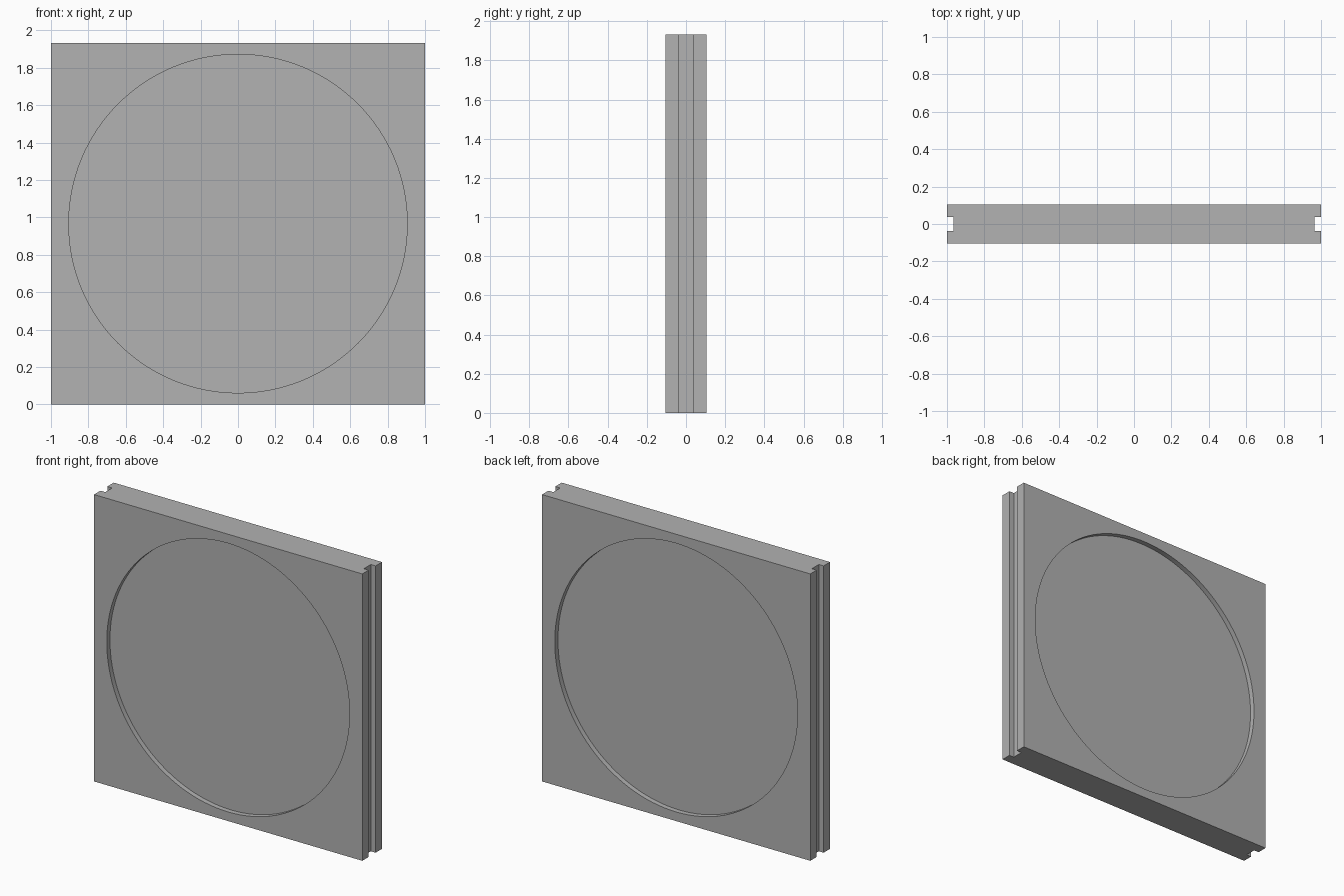
import bpy
import bmesh
import math

HALF_WIDTH, HALF_DEPTH, HEIGHT = 1.0, 0.105, 1.933
GROOVE_HALF, GROOVE_DEPTH = 0.037, 0.036
RECESS_RADIUS, RECESS_DEPTH = 0.905, 0.034

if "Cube" in bpy.data.objects:
    bpy.data.objects.remove(bpy.data.objects["Cube"], do_unlink=True)

# Plain grey material
grey = bpy.data.materials.new("mid_grey")
grey.use_nodes = True
colour = (0.445, 0.445, 0.445, 1)
grey.diffuse_color = colour
grey.node_tree.nodes["Principled BSDF"].inputs["Base Color"].default_value = colour

# Panel: slab profile with a groove in each side edge, extruded upwards
inner = HALF_WIDTH - GROOVE_DEPTH
right_edge = [(HALF_WIDTH, -HALF_DEPTH), (HALF_WIDTH, -GROOVE_HALF), (inner, -GROOVE_HALF),
              (inner, GROOVE_HALF), (HALF_WIDTH, GROOVE_HALF), (HALF_WIDTH, HALF_DEPTH)]
profile = right_edge + [(-x, -y) for x, y in right_edge]
bm = bmesh.new()
base = bm.faces.new([bm.verts.new((x, y, 0)) for x, y in profile])
top = bmesh.ops.extrude_face_region(bm, geom=[base])["geom"]
bmesh.ops.translate(bm, vec=(0, 0, HEIGHT),
                    verts=[g for g in top if isinstance(g, bmesh.types.BMVert)])
bmesh.ops.recalc_face_normals(bm, faces=bm.faces)
mesh = bpy.data.meshes.new("grooved_panel")
bm.to_mesh(mesh)
bm.free()
panel = bpy.data.objects.new("grooved_panel", mesh)
bpy.context.collection.objects.link(panel)
mesh.materials.append(grey)

# Shallow round recess on the front and the back
for name, side in (("front_recess_cutter", -1), ("back_recess_cutter", 1)):
    bpy.ops.mesh.primitive_cylinder_add(
        vertices=128, radius=RECESS_RADIUS, depth=2 * RECESS_DEPTH,
        location=(0, side * HALF_DEPTH, HEIGHT / 2), rotation=(math.pi / 2, 0, 0))
    cutter = bpy.context.object
    cutter.name = name
    cutter.hide_render = True
    cutter.data.materials.append(grey)
    cut = panel.modifiers.new(name, "BOOLEAN")
    cut.operation = "DIFFERENCE"
    cut.solver = "EXACT"
    cut.object = cutter
    bpy.ops.object.select_all(action="DESELECT")
    panel.select_set(True)
    bpy.context.view_layer.objects.active = panel
    bpy.ops.object.modifier_apply(modifier=cut.name)
    bpy.data.objects.remove(cutter, do_unlink=True)

# Smooth the round walls, keep all corners sharp
bpy.ops.object.shade_smooth_by_angle(angle=math.radians(30))
